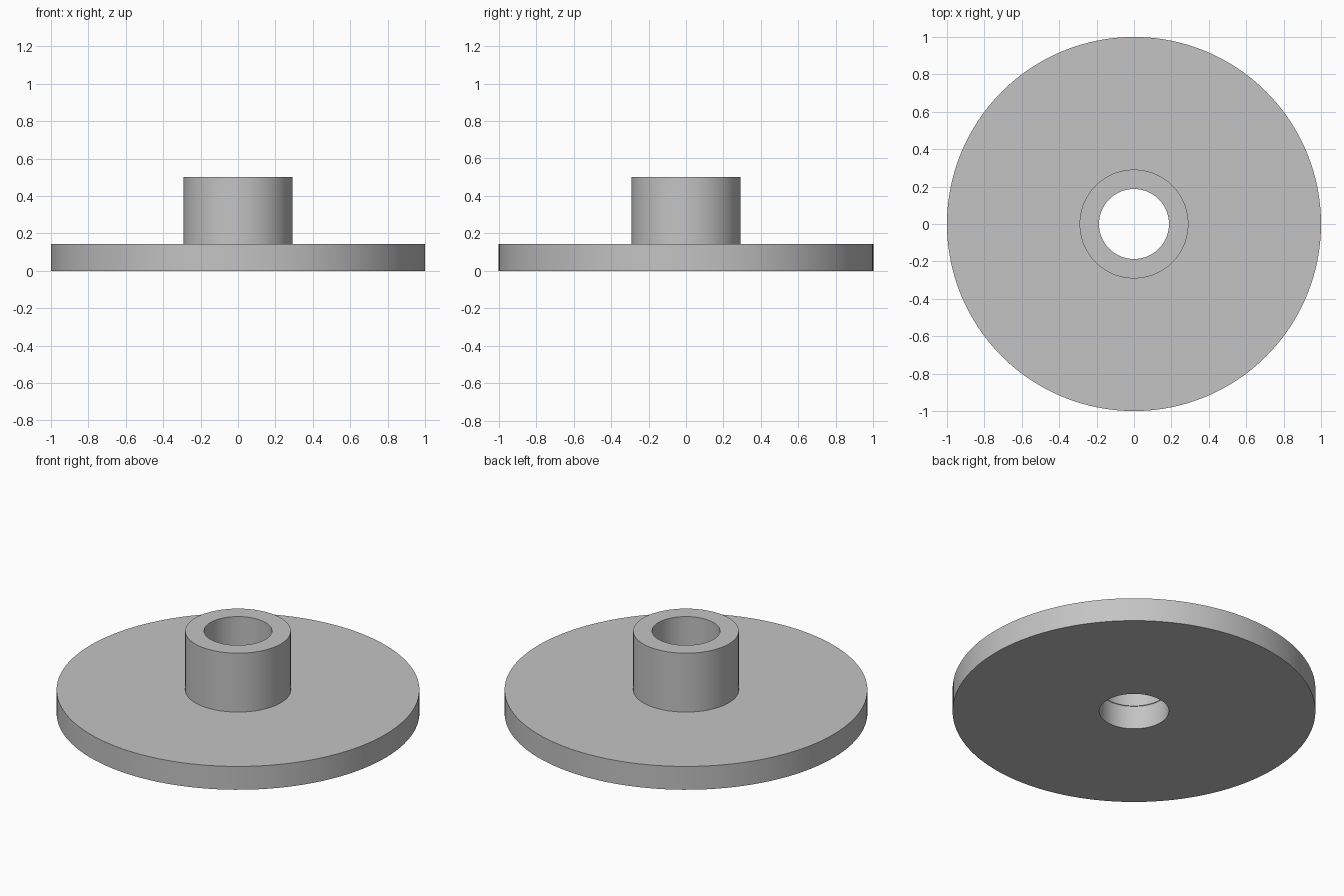
import bpy
import bmesh
import math

if "Cube" in bpy.data.objects:
    bpy.data.objects.remove(bpy.data.objects["Cube"], do_unlink=True)

SEGMENTS = 128
FLANGE_RADIUS, FLANGE_TOP = 1.0, 0.142
HUB_RADIUS, HUB_TOP = 0.291, 0.5
FLANGE_BORE, HUB_BORE = 0.192, 0.187


def make_material(name, colour):
    mat = bpy.data.materials.new(name)
    mat.use_nodes = True
    mat.diffuse_color = colour
    mat.node_tree.nodes["Principled BSDF"].inputs["Base Color"].default_value = colour
    return mat


def lathe(name, profile, mat):
    """Turn a closed (radius, height) outline around the z axis."""
    bm = bmesh.new()
    verts = [bm.verts.new((r, 0, z)) for r, z in profile]
    edges = [bm.edges.new((v, verts[i - 1])) for i, v in enumerate(verts)]
    bmesh.ops.spin(bm, geom=verts + edges, cent=(0, 0, 0), axis=(0, 0, 1),
                   angle=math.tau, steps=SEGMENTS, use_merge=True)
    bmesh.ops.remove_doubles(bm, verts=bm.verts[:], dist=0.0001)
    bmesh.ops.recalc_face_normals(bm, faces=bm.faces[:])
    mesh = bpy.data.meshes.new(name)
    bm.to_mesh(mesh)
    bm.free()
    mesh.materials.append(mat)
    obj = bpy.data.objects.new(name, mesh)
    bpy.context.collection.objects.link(obj)
    bpy.ops.object.select_all(action="DESELECT")
    obj.select_set(True)
    bpy.context.view_layer.objects.active = obj
    bpy.ops.object.shade_smooth_by_angle(angle=math.radians(30))
    return obj


grey = make_material("light_grey", (0.55, 0.55, 0.55, 1))

# Wide disc and raised collar in one piece, with a slightly stepped through bore
lathe("flanged_hub", [
    (FLANGE_BORE, 0),
    (FLANGE_RADIUS, 0),
    (FLANGE_RADIUS, FLANGE_TOP),
    (HUB_RADIUS, FLANGE_TOP),
    (HUB_RADIUS, HUB_TOP),
    (HUB_BORE, HUB_TOP),
    (HUB_BORE, FLANGE_TOP),
    (FLANGE_BORE, FLANGE_TOP),
], grey)
